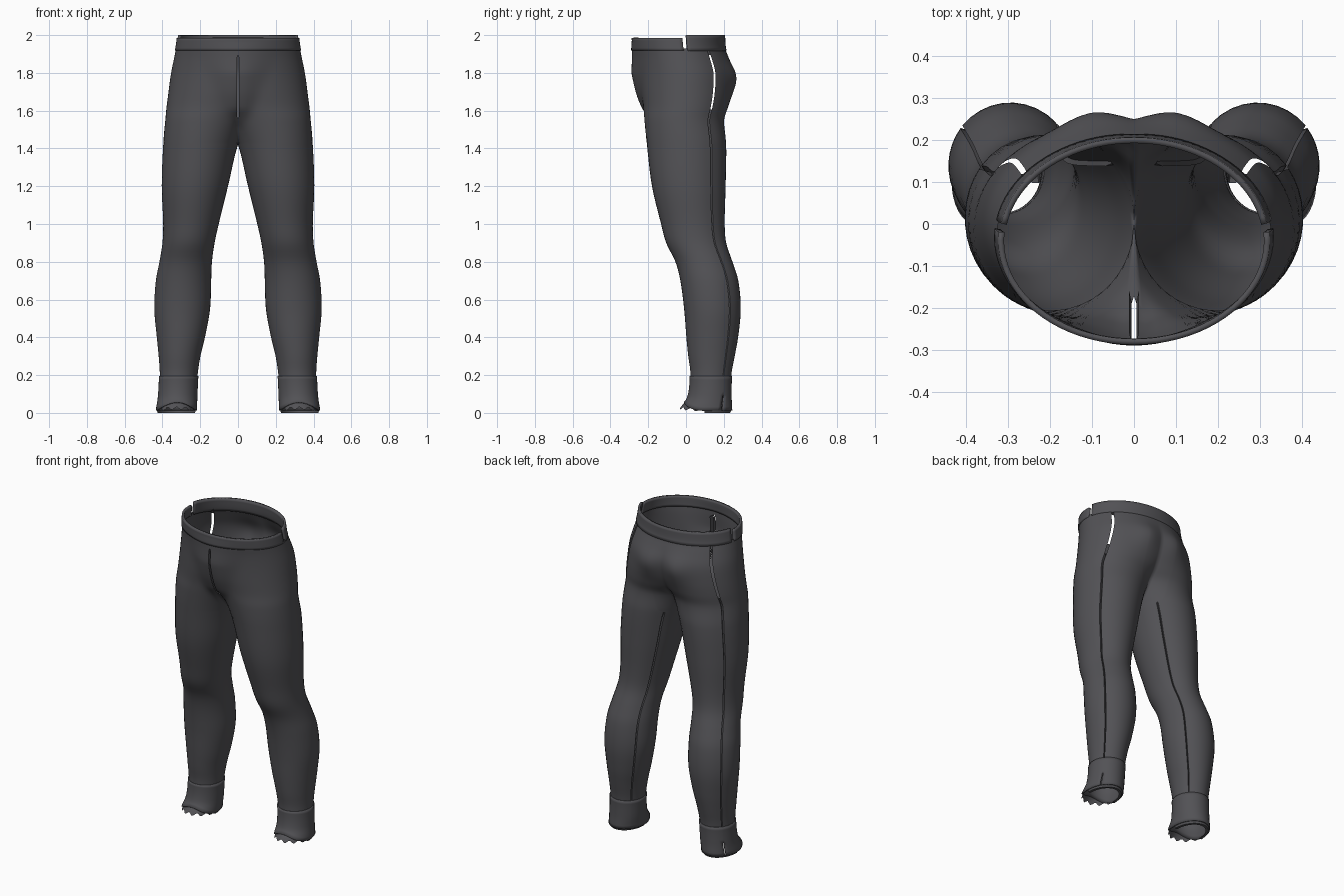
import bpy, bmesh, math
from math import pi, radians, sin, cos, exp

if "Cube" in bpy.data.objects:
    bpy.data.objects.remove(bpy.data.objects["Cube"])

# Half-body stations: height, inner x, outer x, front y, back y
# (a negative inner x means the two leg lobes have merged across the centre)
STATIONS = [
    (0.00, .222, .432, -.045, .240), (0.03, .222, .428, -.032, .240),
    (0.08, .220, .420, .010, .237), (0.20, .214, .414, .024, .240),
    (0.30, .199, .420, .012, .258), (0.40, .175, .430, .002, .276),
    (0.55, .148, .443, -.010, .290), (0.70, .142, .435, -.030, .277),
    (0.80, .138, .416, -.056, .246), (0.90, .124, .400, -.105, .213),
    (1.00, .102, .396, -.132, .205), (1.20, .053, .404, -.180, .210),
    (1.42, .000, .396, -.207, .213), (1.55, -.060, .385, -.220, .202),
    (1.62, -.130, .378, -.226, .222), (1.70, -.210, .368, -.240, .240),
    (1.80, -.290, .354, -.256, .247), (1.88, -.322, .338, -.268, .225),
    (1.93, -.326, .328, -.278, .208), (2.00, -.318, .318, -.286, .203)]
SEAM = radians(218)


def station(z):
    """Smooth interpolation of the station table."""
    n = len(STATIONS)
    i = 0
    while i < n - 2 and z > STATIONS[i + 1][0]:
        i += 1
    a, b = STATIONS[i], STATIONS[i + 1]
    p, q = STATIONS[max(i - 1, 0)], STATIONS[min(i + 2, n - 1)]
    h = b[0] - a[0]
    t = (z - a[0]) / h
    out = []
    for k in range(1, 5):
        m0 = (b[k] - p[k]) / (b[0] - p[0]) * h
        m1 = (q[k] - a[k]) / (q[0] - a[0]) * h
        out.append((2*t**3 - 3*t*t + 1) * a[k] + (t**3 - 2*t*t + t) * m0
                   + (3*t*t - 2*t**3) * b[k] + (t**3 - t*t) * m1)
    return out


def start_angle(z):
    """Angle at which the section meets the centre plane."""
    xi, xo, _, _ = station(z)
    if z <= 1.42:
        return 0.0
    return math.acos(max(0, min(1, (xo + xi) / (xo - xi))))


def surface(th, z, grow=0.0):
    """Point on the cloth; angle runs inner, front, outer, back."""
    xi, xo, yf, yb = station(z)
    cx, cy, rx, ry = (xi + xo) / 2, (yf + yb) / 2, (xo - xi) / 2, (yb - yf) / 2
    x = cx - (rx + grow) * cos(th)
    y = cy - (ry + grow) * sin(th)
    if z > 1.42:
        x = max(x, 0)
        if sin(th) > 0:      # front pouch, a wedge narrowing downwards
            w = .06 + .16 * max(0, min(1, (z - 1.54) / .36))
            s = max(0, 1 - x / w)
            fade = min(1, max(0, (z - 1.51) / .1)) * min(1, max(0, (1.97 - z) / .17))
            y -= .034 * s * s * (3 - 2 * s) * fade
        else:                # rounded seat lobes
            y += .022 * exp(-((x - .10) / .08)**2 - ((z - 1.77) / .085)**2)
    return [x, y, z]


def spread(a, b, n):
    return [a + (b - a) * i / n for i in range(n)]


def columns(z):
    """Column angles with narrow columns at the outer and inner leg seams."""
    a0 = start_angle(z)
    e, d = 2 * pi - a0, radians(1.5)
    m = SEAM + .7 * (e - SEAM)
    return (spread(a0, SEAM - d, 26) + [SEAM - d, SEAM]
            + spread(SEAM + d, m - d, 9) + [m - d, m] + spread(m + d, e, 6) + [e])


OUT_COL, IN_COL = 27, 38

cloth = bpy.data.materials.new("charcoal cloth")
cloth.diffuse_color = (.085, .084, .092, 1)
cloth.use_nodes = True
cloth.node_tree.nodes["Principled BSDF"].inputs["Base Color"].default_value = cloth.diffuse_color


def make_part(name, rows, skip=None, thickness=0):
    """Skin a grid of points, mirror it and shade it."""
    bm = bmesh.new()
    grid = [[bm.verts.new(p) for p in row] for row in rows]
    for r in range(len(grid) - 1):
        for c in range(len(grid[0]) - 1):
            quad = (grid[r][c], grid[r][c + 1], grid[r + 1][c + 1], grid[r + 1][c])
            zm = sum(v.co.z for v in quad) / 4
            if not (skip and skip(c, zm)):
                bm.faces.new(quad).smooth = True
    bmesh.ops.remove_doubles(bm, verts=bm.verts, dist=.0005)
    loose = [v for v in bm.verts if not v.link_faces]
    bmesh.ops.delete(bm, geom=loose, context='VERTS')
    me = bpy.data.meshes.new(name)
    bm.to_mesh(me)
    bm.free()
    me.materials.append(cloth)
    ob = bpy.data.objects.new(name, me)
    bpy.context.collection.objects.link(ob)
    bpy.ops.object.select_all(action='DESELECT')
    ob.select_set(True)
    bpy.context.view_layer.objects.active = ob
    bpy.ops.object.shade_smooth_by_angle(angle=radians(40))
    mir = ob.modifiers.new("mirror", 'MIRROR')
    mir.use_axis[0] = True
    mir.merge_threshold = .001
    if thickness:
        sol = ob.modifiers.new("cloth thickness", 'SOLIDIFY')
        sol.thickness = thickness
        sol.offset = -1
    return ob


# Trouser legs and seat, with grooved seams, side pocket slit and fly slit
heights = spread(.185, 1.42, 46) + spread(1.42, 1.93, 30) + [1.93]
rows = []
for z in heights:
    row = []
    for c, th in enumerate(columns(z)):
        groove = c == OUT_COL or (c == IN_COL and z < 1.4)
        row.append(surface(th, z, -.012 if groove else 0))
    if 1.57 < z < 1.89:
        row[0][0] = .006
    rows.append(row)
make_part("trouser_legs", rows,
          lambda c, z: c in (OUT_COL - 1, OUT_COL) and 1.61 < z < 1.89)

# Inner facing folded back from both edges of the fly
fly = []
for z in spread(1.57, 1.89, 12) + [1.89]:
    x, y, _ = surface(start_angle(z), z)
    fly.append([[.012, y + .03, z], [.006, y + .001, z]])
make_part("fly_facing", fly)


# Waistband in front and back pieces, split at the hips
def waistband(name, a, b, top):
    band = []
    for z in spread(1.918, top, 5) + [top]:
        a0 = start_angle(z)
        lo = a0 if a is None else a
        hi = 2 * pi - a0 if b is None else b
        band.append([surface(t, z, .004) for t in spread(lo, hi, 20) + [hi]])
    for row in band:
        row[0 if a is None else -1][0] = 0
    make_part(name, band, thickness=.014)


waistband("front_waistband", None, radians(185), 1.985)
waistband("back_waistband", radians(190), None, 2.0)

# Ankle cuffs: lower edge arches over the instep, small split at the rear seam
cuff = []
for v in spread(0, 1, 9) + [1]:
    row = []
    for th in columns(.1):
        low = .012 + .045 * max(0, sin(th))**2
        row.append(surface(th, low + (.195 - low) * v, .005))
    cuff.append(row)
make_part("ankle_cuff", cuff,
          lambda c, z: c in (OUT_COL - 1, OUT_COL) and z < .09, thickness=.008)

# Ragged instep lip showing under each cuff
lip = []
for v in spread(0, 1, 5) + [1]:
    row = []
    for th in spread(radians(5), radians(175), 28) + [radians(175)]:
        low = .012 + .012 * sin(th) + .008 * sin(13 * th)
        row.append(surface(th, max(0, low + (.10 - low) * v), -.003))
    lip.append(row)
make_part("instep_lip", lip)

# Folded hem around the heel
hem = []
for z, g in ((0, -.022), (0, -.006), (.02, .001)):
    hem.append([surface(t, z, g) for t in spread(pi, 2 * pi, 20) + [2 * pi]])
make_part("heel_hem", hem)
